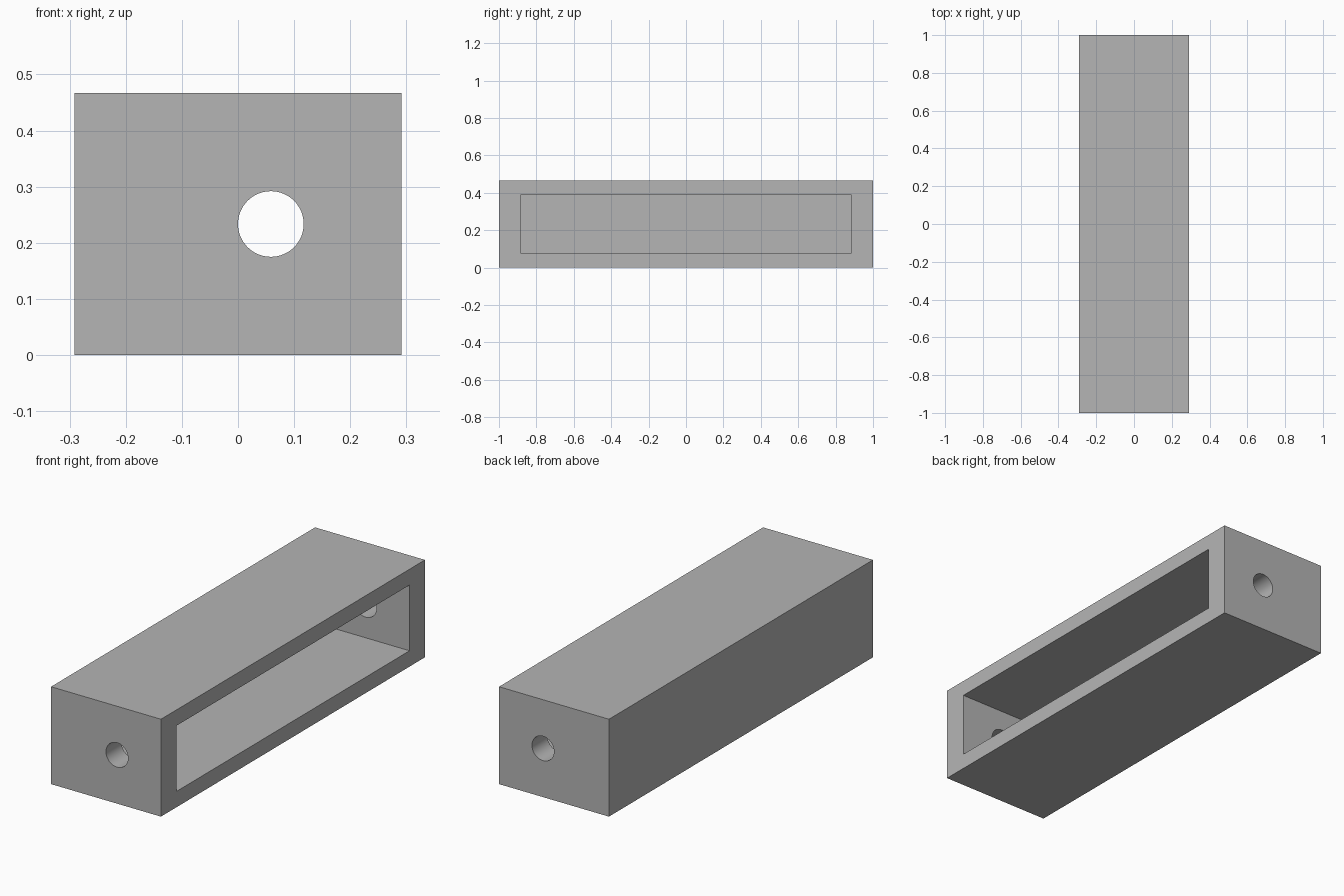
import bpy
import math

# Remove only the default cube
default = bpy.data.objects.get("Cube")
if default:
    bpy.data.objects.remove(default, do_unlink=True)

WIDTH, LENGTH, HEIGHT = 0.583, 2.0, 0.467
END_WALL, BACK_WALL, FLOOR = 0.117, 0.117, 0.076
HOLE_RADIUS = 0.0585
MID_Z = HEIGHT / 2

grey = bpy.data.materials.new("plain_grey")
grey.use_nodes = True
colour = (0.46, 0.46, 0.46, 1.0)
grey.diffuse_color = colour
grey.node_tree.nodes["Principled BSDF"].inputs["Base Color"].default_value = colour


def box(name, x_min, x_max, length, height):
    """Box centred on y = 0 and the middle height."""
    bpy.ops.mesh.primitive_cube_add(size=1, location=((x_min + x_max) / 2, 0, MID_Z))
    obj = bpy.context.object
    obj.name = name
    obj.scale = (x_max - x_min, length, height)
    bpy.ops.object.transform_apply(location=False, rotation=False, scale=True)
    obj.data.materials.append(grey)
    return obj


def cut(target, cutter):
    """Subtract the cutter from the target, then discard it."""
    cutter.hide_render = True
    mod = target.modifiers.new("cut", 'BOOLEAN')
    mod.operation = 'DIFFERENCE'
    mod.solver = 'EXACT'
    mod.object = cutter
    bpy.ops.object.select_all(action='DESELECT')
    target.select_set(True)
    bpy.context.view_layer.objects.active = target
    bpy.ops.object.modifier_apply(modifier=mod.name)
    bpy.data.objects.remove(cutter, do_unlink=True)


# Outer block
housing = box("housing", -WIDTH / 2, WIDTH / 2, LENGTH, HEIGHT)

# Deep pocket, open on the +x side
cavity_start = BACK_WALL - WIDTH / 2
cut(housing, box("pocket_cutter", cavity_start, WIDTH / 2 + 0.1,
                 LENGTH - 2 * END_WALL, HEIGHT - 2 * FLOOR))

# Round hole through both end walls, centred on the pocket depth
bpy.ops.mesh.primitive_cylinder_add(
    vertices=64, radius=HOLE_RADIUS, depth=LENGTH + 0.2,
    location=((cavity_start + WIDTH / 2) / 2, 0, MID_Z),
    rotation=(math.pi / 2, 0, 0))
hole = bpy.context.object
hole.name = "hole_cutter"
hole.data.materials.append(grey)
cut(housing, hole)

# Smooth bores, sharp box edges
bpy.ops.object.shade_smooth_by_angle(angle=math.radians(30))
